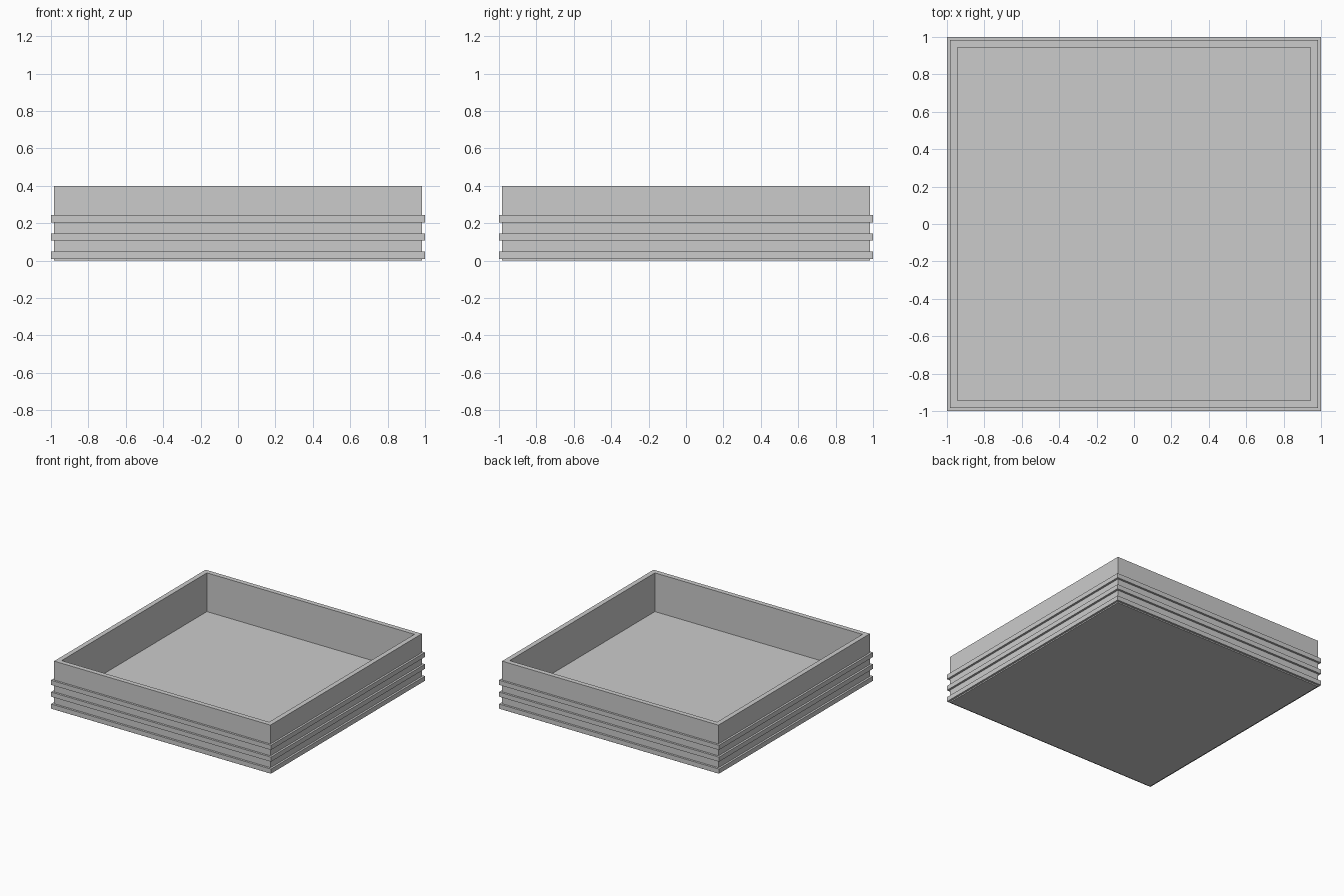
import bpy
import bmesh

HALF = 0.983      # outer half width of the tray body
INNER = 0.943     # half width of the cavity
HEIGHT = 0.398
FLOOR = 0.08

cube = bpy.data.objects.get("Cube")
if cube:
    bpy.data.objects.remove(cube, do_unlink=True)

grey = bpy.data.materials.new("plain_grey")
grey.use_nodes = True
colour = (0.6, 0.6, 0.6, 1)
grey.diffuse_color = colour
grey.node_tree.nodes["Principled BSDF"].inputs["Base Color"].default_value = colour


def add_object(name, bm):
    bmesh.ops.recalc_face_normals(bm, faces=bm.faces)
    mesh = bpy.data.meshes.new(name)
    bm.to_mesh(mesh)
    bm.free()
    mesh.materials.append(grey)
    obj = bpy.data.objects.new(name, mesh)
    bpy.context.collection.objects.link(obj)


def square_loft(name, profile, closed=False):
    """Skin square rings given as (half width, z); cap the ends unless closed."""
    bm = bmesh.new()
    corners = ((-1, -1), (1, -1), (1, 1), (-1, 1))
    rings = [[bm.verts.new((sx * r, sy * r, z)) for sx, sy in corners]
             for r, z in profile]
    pairs = list(zip(rings, rings[1:]))
    if closed:
        pairs.append((rings[-1], rings[0]))
    else:
        bm.faces.new(rings[0])
        bm.faces.new(rings[-1])
    for a, b in pairs:
        for i in range(4):
            j = (i + 1) % 4
            bm.faces.new((a[i], a[j], b[j], b[i]))
    add_object(name, bm)


# Open tray: underside, outer walls, rim, inner walls, floor
square_loft("tray_body", [(HALF, 0), (HALF, HEIGHT), (INNER, HEIGHT), (INNER, FLOOR)])

# Three raised bands around the lower walls
for name, low in (("lower_band", 0.01), ("middle_band", 0.108), ("upper_band", 0.205)):
    high = low + 0.038
    square_loft(name, [(HALF, low), (1, low), (1, high), (HALF, high)], closed=True)
